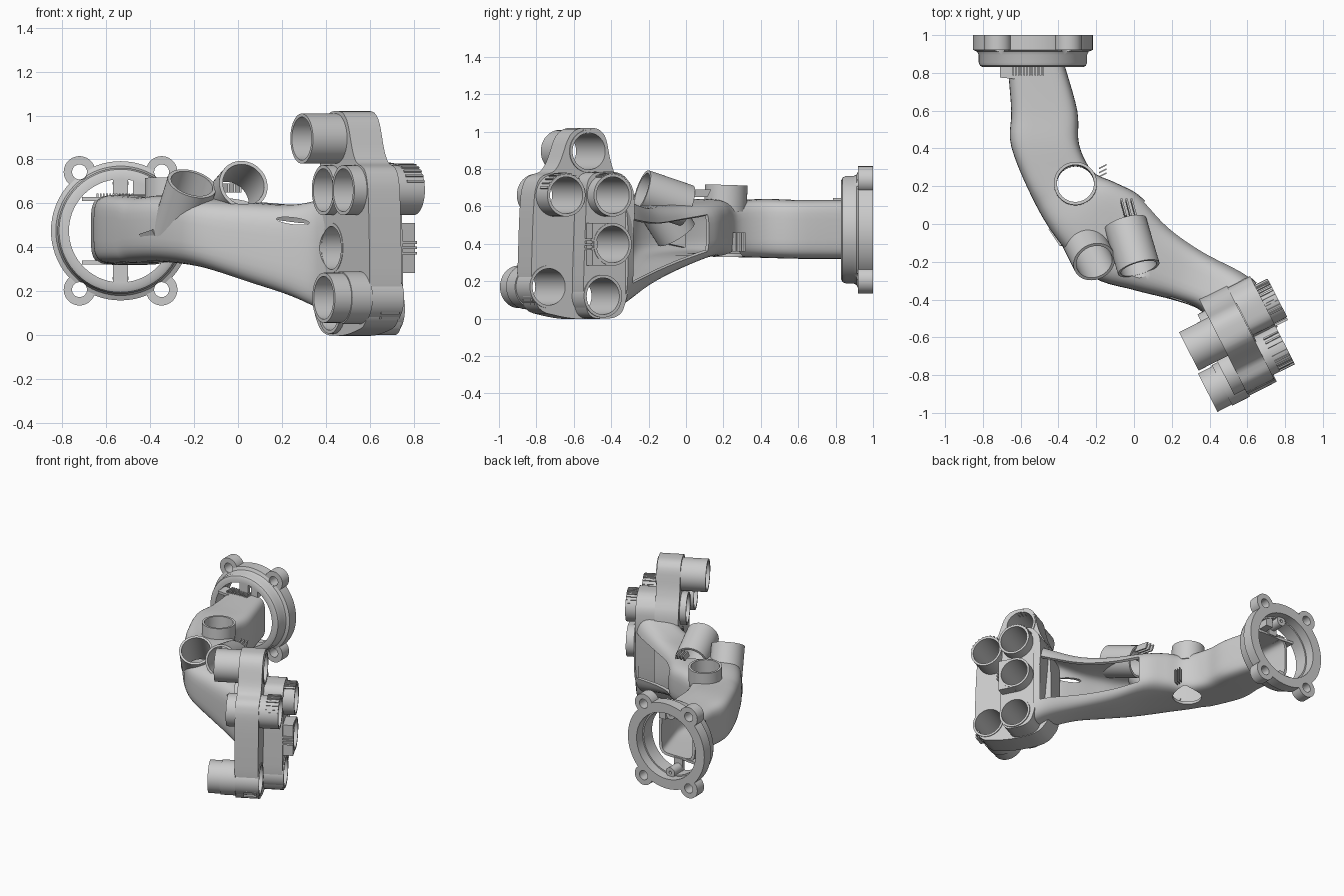
import bpy, bmesh, math
from mathutils import Vector, Matrix

if "Cube" in bpy.data.objects:
    bpy.data.objects.remove(bpy.data.objects["Cube"])

ANG = math.radians(27)
A = Vector((math.cos(ANG), math.sin(ANG), 0))      # clamp tube direction
T = Vector((math.sin(ANG), -math.cos(ANG), 0))     # across the clamp plate
O = Vector((0.6, -0.6, 0))
Z = Vector((0, 0, 1))


def head(s, u, z):
    return O + A * s + T * u + Z * z


def make(name, verts, faces):
    me = bpy.data.meshes.new(name)
    bm = bmesh.new()
    vs = [bm.verts.new(v) for v in verts]
    for f in faces:
        bm.faces.new([vs[i] for i in f])
    bmesh.ops.recalc_face_normals(bm, faces=bm.faces)
    bm.to_mesh(me)
    bm.free()
    ob = bpy.data.objects.new(name, me)
    bpy.context.collection.objects.link(ob)
    return ob


def revolve(name, p0, axis, profile, n=48, closed=True):
    """Spin (radius, distance) points about an axis."""
    q = Vector(axis).to_track_quat('Z', 'Y')
    m = len(profile)
    verts = [Vector(p0) + q @ Vector((r * math.cos(2 * math.pi * i / n), r * math.sin(2 * math.pi * i / n), h))
             for i in range(n) for r, h in profile]
    faces = [(i * m + j, ((i + 1) % n) * m + j, ((i + 1) % n) * m + (j + 1) % m, i * m + (j + 1) % m)
             for i in range(n) for j in range(m if closed else m - 1)]
    if not closed:
        faces += [[i * m for i in range(n)], [i * m + m - 1 for i in range(n)]]
    return make(name, verts, faces)


def tube(name, p0, p1, ro, ri):
    d = Vector(p1) - Vector(p0)
    return revolve(name, p0, d, [(ri, 0), (ri, d.length), (ro, d.length), (ro, 0)])


def rod(name, p0, p1, r):
    d = Vector(p1) - Vector(p0)
    return revolve(name, p0, d, [(r, 0), (r, d.length)], closed=False)


def box(name, c, ax, ay, az):
    """Box from a centre and three half-extent vectors."""
    c, ax, ay, az = map(Vector, (c, ax, ay, az))
    v = [c + ax * i + ay * j + az * k for k in (-1, 1) for i, j in ((-1, -1), (1, -1), (1, 1), (-1, 1))]
    return make(name, v, [(0, 1, 2, 3), (4, 5, 6, 7)] + [(i, (i + 1) % 4, (i + 1) % 4 + 4, i + 4) for i in range(4)])


def plate(name, outline, s0, s1):
    """Rounded outline in (u, z), thick along the tube direction."""
    for _ in range(3):
        pts = []
        for (a, b), (c, d) in zip(outline, outline[1:] + outline[:1]):
            pts += [(a * .8 + c * .2, b * .8 + d * .2), (a * .2 + c * .8, b * .2 + d * .8)]
        outline = pts
    n = len(outline)
    v = [head(s, u, z) for s in (s0, s1) for u, z in outline]
    return make(name, v, [list(range(n)), list(range(n, 2 * n))] +
                [(i, (i + 1) % n, (i + 1) % n + n, i + n) for i in range(n)])


def apply(ob):
    bpy.context.view_layer.objects.active = ob
    for m in list(ob.modifiers):
        bpy.ops.object.modifier_apply(modifier=m.name)


def cut(ob, cutters):
    for c in cutters:
        m = ob.modifiers.new("cut", 'BOOLEAN')
        m.operation = 'DIFFERENCE'
        m.solver = 'EXACT'
        m.object = c
    apply(ob)


# Duct body: (front/left point, back/right point, bottom z, top z)
secs = [(-.67, .85, -.37, .85, .32, .635), (-.65, .60, -.30, .60, .32, .635), (-.65, .41, -.29, .42, .325, .64),
        (-.53, .12, -.22, .28, .33, .63), (-.40, -.09, -.10, .22, .33, .64), (-.22, -.28, .03, .15, .305, .625),
        (0, -.35, .18, -.01, .24, .605), (.2, -.40, .36, -.14, .175, .595), (.34, -.45, .57, -.25, .10, .63),
        (.42, -.53, .65, -.31, .05, .67)]
N, SUB = 40, 5


def catmull(t):
    i = min(int(t), len(secs) - 2)
    f = t - i
    p = [secs[min(max(i + k, 0), len(secs) - 1)] for k in (-1, 0, 1, 2)]
    return [.5 * (2 * b + (c - a) * f + (2 * a - 5 * b + 4 * c - d) * f * f + (3 * b - a - 3 * c + d) * f ** 3)
            for a, b, c, d in zip(*p)]


def power(x, e):
    return math.copysign(abs(x) ** e, x)


verts, faces = [], []
rows = (len(secs) - 1) * SUB + 1
for r in range(rows):
    lx, ly, rx, ry, z0, z1 = catmull(r / SUB)
    e = .42 if r < 3 * SUB else .52
    for k in range(N):
        a = 2 * math.pi * (k + .5) / N
        f = .5 + .5 * power(math.cos(a), e)
        verts.append((lx + (rx - lx) * f, ly + (ry - ly) * f, (z0 + z1) / 2 + (z1 - z0) / 2 * power(math.sin(a), e)))
for r in range(rows - 1):
    for k in range(N):
        a = 2 * math.pi * (k + 1) / N
        # the back wall is left open between the upper and lower rails
        if 5 * SUB + 1 <= r < 8 * SUB + 2 and math.cos(a) > 0 and abs(math.sin(a)) < .42:
            continue
        faces.append((r * N + k, r * N + (k + 1) % N, (r + 1) * N + (k + 1) % N, (r + 1) * N + k))
body = make("duct_body", verts, faces)
sol = body.modifiers.new("wall", 'SOLIDIFY')
sol.thickness, sol.offset = .02, -1
apply(body)

# Clamp plates
main = plate("clamp_plate", [(.275, .05), (.255, .66), (.22, .76), (.11, .79), (.03, 1.02), (-.17, 1.02),
                             (-.215, .80), (-.30, .66), (-.31, .12), (-.21, .0), (.02, -.005)], -.136, .027)
rear = plate("rear_clamp_plate", [(.03, .0), (.01, .55), (.0, .78), (-.2, .79), (-.295, .68), (-.25, .15),
                                  (-.2, .0)], -.03, .16)

# Clamp tubes: u, z, start, end
clamps = [(-.074, .895, -.31, .033), (.126, .66, -.20, .16), (-.114, .66, -.18, .237),
          (-.115, .397, -.138, .233), (.166, .17, -.32, .033), (-.09, .12, -.16, .168)]
cutters = []
for i, (u, z, s0, s1) in enumerate(clamps):
    tube(f"clamp_tube_{i + 1}", head(s0, u, z), head(s1, u, z), .114, .098)
    cutters.append(rod("cutter", head(-.5, u, z), head(.4, u, z), .1))
tube("clamp_collar", head(-.235, .166, .17), head(-.13, .166, .17), .12, .1)
pad = box("clamp_tube_pad", head(.15, -.05, .397), A * .08, T * .055, Z * .114)
cut(pad, cutters[3:4])
for p in (main, rear):
    cut(p, cutters)
cut(body, [cutters[2], cutters[3], cutters[5]])

# Grip ridges on the clamp tubes
for i, s in ((1, .115), (2, .19)):
    u, z = clamps[i][:2]
    for k in range(9):
        a = math.radians(20 + k * 14) if i == 1 else math.radians(60 + k * 11)
        n = T * math.cos(a) + Z * math.sin(a)
        box("grip_ridge", head(s, u, z) + n * .116, A * .044, n * .005, A.cross(n) * .005)
for k in (-1, 0, 1):
    box("plate_ridge", head(0, -.07 + k * .022, 1.0), A * .03, T * .005, Z * .012)
    box("plate_ridge", head(-.03, .255, .1 + k * .022), A * .045, Z * .005, T * .012)
    box("pad_ridge", head(.19, .01, .397 + k * .025), A * .044, Z * .006, T * .006)

# Sockets on the duct: mouth, direction, length
sockets = [("left_socket", (-.21, -.20, .69), (.25, -.50, .80), .29),
           ("right_socket", (.025, -.235, .685), (.27, -.91, .31), .26),
           ("upright_socket", (-.31, .215, .715), (0, .03, 1), .14)]
bores = []
for name, c, d, L in sockets:
    c, d = Vector(c), Vector(d).normalized()
    tube(name, c - d * L, c, .114, .098)
    bores.append(rod("cutter", c - d * (.6 if name[0] == 'u' else L), c + d * .02, .1))
slit = rod("cutter", (0, -.15, 0), (0, -.6, 0), .05)
slit.data.transform(Matrix.Translation((.25, 0, .52)) @ Matrix.Rotation(.12, 4, 'Y') @
                    Matrix.Diagonal((1.5, 1, .3, 1)))
cut(body, bores + [slit])
for i in (0, 1, 2):
    cut(bpy.data.objects[sockets[i][0]], [b for j, b in enumerate(bores) if j != i])

# Small fin under the left socket and ridges around the sockets
box("side_fin", (-.39, -.06, .43), (.03, -.045, .01), (.012, .012, 0), (-.02, 0, .04))
for k in range(3):
    box("socket_ridge", (-.055 + k * .027, .08, .67), (.005, 0, 0), (-.012, .045, 0), (0, .01, .02))
    box("side_ridge", (-.165, .26 + k * .022, .41), (.02, .01, 0), (0, .004, 0), (0, 0, .05))
for k in range(12):
    box("duct_ridge", (-.64 + k * .0145, .82, .637), (.004, 0, 0), (0, .035, 0), (0, 0, .008))

# Mounting flange
FX, FZ = -.535, .475
prof = [(.235, .83), (.265, .83), (.28, .838), (.287, .855), (.287, .895), (.295, .912), (.317, .922),
        (.317, 1), (.245, 1), (.245, .93), (.235, .93)]
flange = revolve("mount_flange", (FX, 0, FZ), (0, 1, 0), prof, 72)
lug_bores = []
for sx in (-1, 1):
    for sz in (-1, 1):
        x, z = FX + sx * .187, FZ + sz * .268
        tube("flange_lug", (x, .92, z), (x, 1, z), .072, .034)
        lug_bores.append(rod("cutter", (x, .8, z), (x, 1.1, z), .036))
cut(flange, lug_bores)
for sz in (-1, 1):
    # screw bosses and webs that tie the duct to the flange
    tube("screw_boss", (FX, .85, FZ + sz * .217), (FX, .95, FZ + sz * .217), .036, .011)
    box("duct_web", (FX, .845, FZ + sz * .19), (.035, 0, 0), (0, .012, 0), (0, 0, .045))
    box("duct_rail", (FX - .12, .815, FZ + sz * .145), (.055, -.005, 0), (0, .045, 0), (0, 0, .009))
box("flange_block", (-.45, .88, .675), (.028, 0, 0), (0, .045, 0), (0, 0, .045))

# Clean up helpers and shade
for ob in list(bpy.data.objects):
    if ob.name.startswith("cutter"):
        bpy.data.objects.remove(ob)
bpy.ops.object.select_all(action='SELECT')
bpy.context.view_layer.objects.active = body
bpy.ops.object.shade_smooth_by_angle(angle=math.radians(32))
